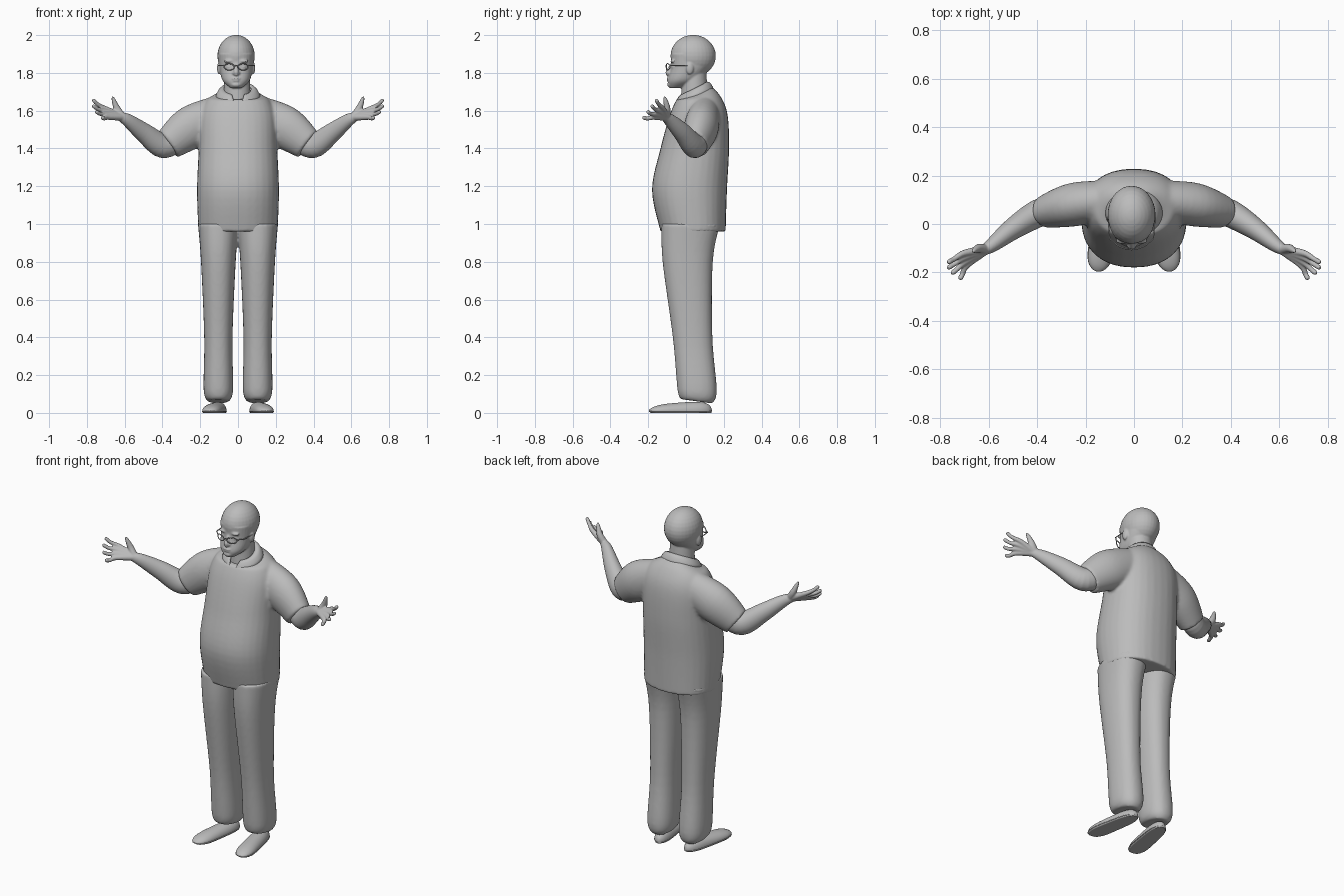
import bpy, bmesh, math
from mathutils import Vector, Matrix

if "Cube" in bpy.data.objects:
    bpy.data.objects.remove(bpy.data.objects["Cube"], do_unlink=True)

grey = bpy.data.materials.new("plain grey")
grey.use_nodes = True
grey.diffuse_color = (.5, .5, .5, 1)
grey.node_tree.nodes["Principled BSDF"].inputs["Base Color"].default_value = grey.diffuse_color

SIDES = 32
STEPS = 6
MIDDLE = -.01  # the head sits slightly off centre


def spline(rows):
    """Smoothly interpolate rows of numbers (Catmull-Rom)."""
    result = []
    last = len(rows) - 1
    for i in range(last):
        before, start, end, after = rows[max(i - 1, 0)], rows[i], rows[i + 1], rows[min(i + 2, last)]
        for k in range(STEPS):
            t = k / STEPS
            result.append([q + t / 2 * (r - p + t * (2 * p - 5 * q + 4 * r - s + t * (3 * (q - r) + s - p)))
                           for p, q, r, s in zip(before, start, end, after)])
    return result + [rows[last]]


def circle():
    """Cosine and sine of evenly spaced angles."""
    for k in range(SIDES):
        angle = math.tau * k / SIDES
        yield math.cos(angle), math.sin(angle)


def skin(bm, loops):
    """Bridge successive vertex loops and close both ends."""
    rings = [[bm.verts.new(place) for place in loop] for loop in loops]
    for low, high in zip(rings, rings[1:]):
        for i in range(SIDES):
            j = (i + 1) % SIDES
            bm.faces.new((low[i], low[j], high[j], high[i]))
    bm.faces.new(rings[0][::-1])
    bm.faces.new(rings[-1])


def level_loft(bm, rows, middle=0, drop=lambda height: 0, power=.88):
    """Rows: height, half width, front y, back y. Drop lowers the front of a ring."""
    loops = []
    for height, half, front, back in spline(rows):
        loop = []
        for c, s in circle():
            c = math.copysign(abs(c) ** power, c)
            s = math.copysign(abs(s) ** power, s)
            y = (front + back) / 2 + s * (back - front) / 2
            loop.append((middle + half * c, y, height - drop(height) * (1 - s) / 2))
        loops.append(loop)
    skin(bm, loops)


def tube(bm, rows, side=1, tall=lambda t: 1):
    """Rows: x, y, z, radius. Tall gives height over width along the length."""
    rows = spline(rows)
    points = [Vector((x * side, y, z)) for x, y, z, radius in rows]
    last = len(rows) - 1
    loops = []
    for i, point in enumerate(points):
        along = (points[min(i + 1, last)] - points[max(i - 1, 0)]).normalized()
        across = along.cross(Vector((0, 0, 1))).normalized()
        upright = across.cross(along) * tall(i / last)
        loop = [point + (across * c + upright * s) * rows[i][3] for c, s in circle()]
        for place in loop:
            place.z = max(place.z, 0)
        loops.append(loop)
    skin(bm, loops)


def ball(bm, place, size):
    bmesh.ops.create_uvsphere(bm, u_segments=SIDES, v_segments=SIDES // 2, radius=1,
                              matrix=Matrix.Translation(place) @ Matrix.Diagonal((*size, 1)))


def finish(name, bm, voxel=None, relax=3):
    """Turn the parts into one smooth object, fused together if a voxel size is given."""
    bmesh.ops.recalc_face_normals(bm, faces=bm.faces)
    mesh = bpy.data.meshes.new(name)
    bm.to_mesh(mesh)
    bm.free()
    mesh.materials.append(grey)
    mesh.shade_smooth()
    obj = bpy.data.objects.new(name, mesh)
    bpy.context.collection.objects.link(obj)
    if voxel:
        fuse = obj.modifiers.new("fuse", "REMESH")
        fuse.mode = "VOXEL"
        fuse.voxel_size = voxel
        fuse.use_smooth_shade = True
        soften = obj.modifiers.new("soften", "SMOOTH")
        soften.iterations = relax
    return obj


# Shirt: body and both short sleeves fused together, neckline dipping at the front
bm = bmesh.new()
level_loft(bm, [(.96, .21, -.135, .21), (1.18, .217, -.18, .217), (1.4, .208, -.135, .228),
                (1.58, .2, -.085, .22), (1.68, .15, -.04, .18), (1.74, .07, -.01, .12)],
           drop=lambda height: max(0, height - 1.66))
for side in (1, -1):
    tube(bm, [(.1, .1, 1.58, .08), (.25, .08, 1.51, .09), (.37, .05, 1.42, .067)],
         side, tall=lambda t: 1.27)
finish("shirt", bm, .009, relax=6)

# Folded collar with an open front
bm = bmesh.new()
rows = []
for step in range(STEPS):
    t = step / (STEPS - 1)
    wide = .07 + .047 * t
    height = 1.71 + .02 * math.sin(math.pi * t) - .04 * t
    gap = .5 - .35 * t
    row = []
    for k in range(SIDES + 1):
        angle = gap + (math.tau - 2 * gap) * k / SIDES
        row.append(bm.verts.new((wide * math.sin(angle), .045 - wide * .86 * math.cos(angle),
                                 height - .035 * math.cos(angle))))
    rows.append(row)
for upper, lower in zip(rows, rows[1:]):
    for k in range(SIDES):
        bm.faces.new((upper[k], upper[k + 1], lower[k + 1], lower[k]))
collar = finish("collar", bm)
cloth = collar.modifiers.new("cloth", "SOLIDIFY")
cloth.thickness = .009
cloth.offset = 0

# Trousers: two legs meeting at the hips, cuffs lower at the heel
bm = bmesh.new()
for side in (1, -1):
    level_loft(bm, [(1, .108, -.13, .18), (.8, .092, -.124, .142), (.4, .075, -.07, .14),
                    (.12, .078, -.045, .163), (.05, .057, -.03, .14)],
               middle=side * .104, drop=lambda height: min(0, height - .12) / 3)
finish("trousers", bm, .009, relax=5)

# Shoes and soles follow one outline that turns outward and rounds off at heel and toe
for side, label in ((1, "left"), (-1, "right")):
    for part, width, low, tall in (("shoe", .05, .012, lambda t: 1.35 - t),
                                   ("sole", .053, .008, lambda t: .15)):
        bm = bmesh.new()
        outline = []
        for step in range(-STEPS, STEPS + 1):
            t = math.sin(math.pi / 2 * step / STEPS)
            taper = math.sqrt(max(1 - t ** 4, .01))
            outline.append((.122 + .03 * t, -.03 - .166 * t, low, width * taper * (1 + t / 10)))
        tube(bm, outline, side, tall)
        finish(label + "_" + part, bm)

# Bare forearms with spread, upturned hands
wrist = Vector((.61, -.105, 1.565))
for side, label in ((1, "left"), (-1, "right")):
    bm = bmesh.new()
    tube(bm, [(.32, .07, 1.45, .055), (.4, .042, 1.415, .057), (.5, -.02, 1.485, .045),
              (.59, -.09, 1.553, .029), (.64, -.12, 1.57, .015)], side, tall=lambda t: 1.15)
    for finger in range(4):
        t = finger / 3
        knuckle = Vector((.7, -.12, 1.61)).lerp(Vector((.69, -.17, 1.565)), t)
        tip = Vector((.77, -.16, 1.66)).lerp(Vector((.72, -.23, 1.565)), t)
        tip.x += .02 * math.sin(math.pi * t)
        bend = knuckle.lerp(tip, .6) - Vector((0, 0, .007))
        pad = bend.lerp(tip, .8)
        tube(bm, [(*wrist, .02), (*knuckle, .0135), (*bend, .0105), (*pad, .01), (*tip, .004)], side)
    # Thumb
    tube(bm, [(*wrist, .02), (.64, -.1, 1.61, .018), (.66, -.11, 1.66, .01), (.665, -.115, 1.675, .004)], side)
    finish(label + "_arm", bm, .0045)

# Head: skull, jaw, neck, nose, lips, chin, then paired features
bm = bmesh.new()
ball(bm, (MIDDLE, .038, 1.89), (.099, .12, .111))
level_loft(bm, [(1.72, .03, -.088, -.02), (1.76, .072, -.095, .06), (1.83, .089, -.08, .125),
                (1.9, .095, -.08, .14)], middle=MIDDLE)
level_loft(bm, [(1.6, .075, -.03, .12), (1.8, .066, -.02, .108)], middle=MIDDLE / 2, power=1)
tube(bm, [(MIDDLE, -.07, 1.85, .008), (MIDDLE, -.096, 1.803, .013), (MIDDLE, -.09, 1.79, .01)])
ball(bm, (MIDDLE, -.09, 1.77), (.024, .012, .006))
ball(bm, (MIDDLE, -.088, 1.758), (.021, .013, .006))
ball(bm, (MIDDLE, -.084, 1.737), (.026, .016, .012))
for side in (1, -1):
    for out, y, z, size in ((.012, -.088, 1.798, (.009, .01, .008)),   # nostril
                            (.037, -.063, 1.831, (.016, .013, .01)),   # eye
                            (.038, -.069, 1.862, (.028, .013, .008)),  # brow
                            (.09, .02, 1.825, (.011, .02, .033))):     # ear
        ball(bm, (MIDDLE + side * out, y, z), size)
finish("head", bm, .005, relax=2)

# Spectacles: two rims, a bridge and two side bars
curve = bpy.data.curves.new("spectacles", "CURVE")
curve.dimensions = "3D"
curve.bevel_depth = .0028
curve.bevel_resolution = 2
curve.materials.append(grey)


def wire(points, closed=False):
    """Add one bent wire whose points are given from the middle of the face."""
    line = curve.splines.new("POLY")
    line.points.add(len(points) - 1)
    for point, (x, y, z) in zip(line.points, points):
        point.co = (MIDDLE + x, y, z, 1)
    line.use_cyclic_u = closed


for side in (1, -1):
    rim = []
    for c, s in circle():
        out = .037 + .027 * c
        rim.append((side * out, -.105 + 5 * out * out, 1.832 + .017 * s))
    wire(rim, closed=True)
    wire([(side * .063, -.085, 1.838), (side * .09, -.06, 1.84), (side * .096, .015, 1.84)])
wire([(-.011, -.104, 1.836), (0, -.106, 1.839), (.011, -.104, 1.836)])
spectacles = bpy.data.objects.new("spectacles", curve)
bpy.context.collection.objects.link(spectacles)
